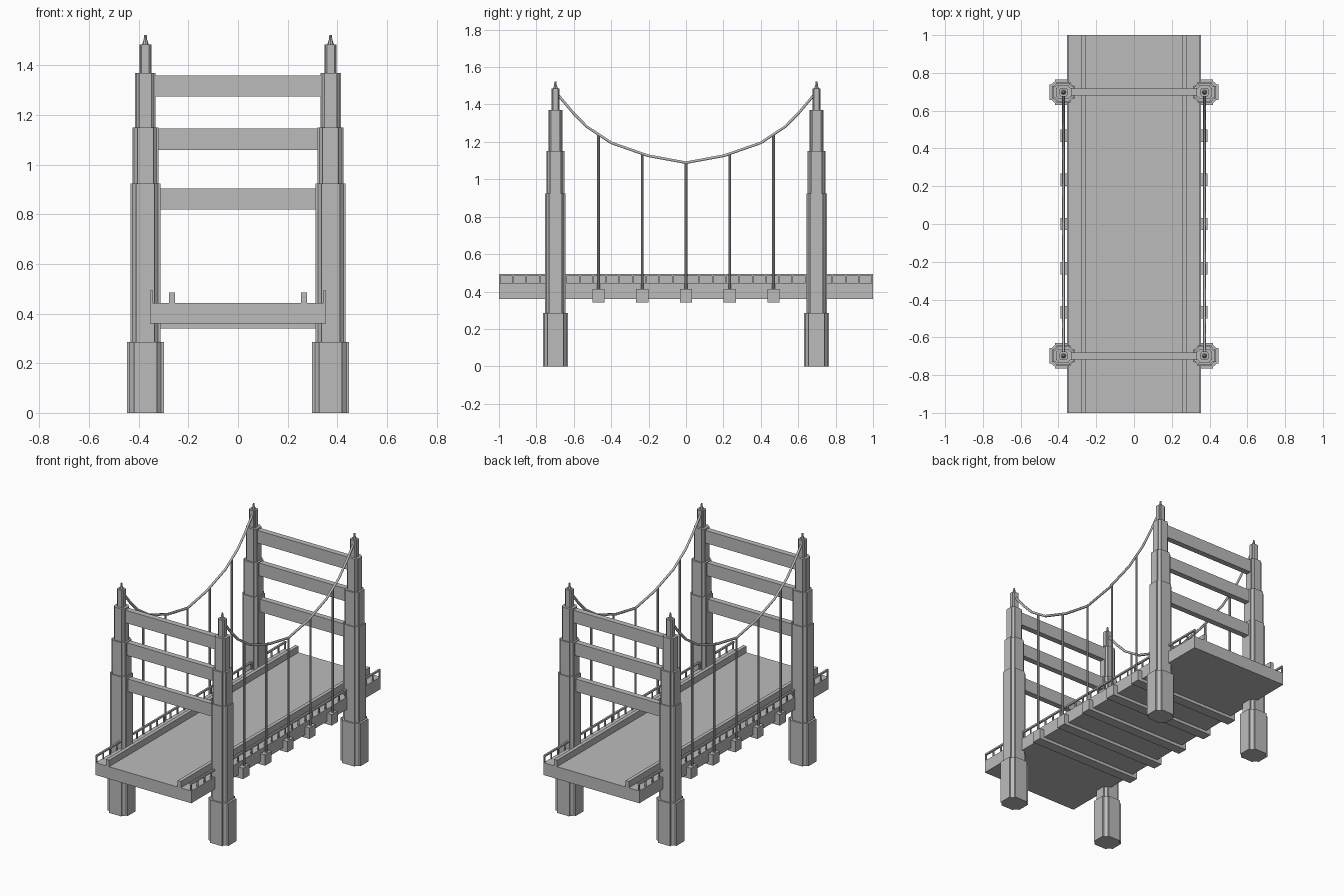
import bpy, bmesh
from mathutils import Matrix, Vector

if "Cube" in bpy.data.objects:
    bpy.data.objects.remove(bpy.data.objects["Cube"], do_unlink=True)

# One grey for the whole bridge
grey = bpy.data.materials.new("stone_grey")
grey.use_nodes = True
COLOR = (0.5, 0.5, 0.5, 1)
grey.diffuse_color = COLOR
grey.node_tree.nodes["Principled BSDF"].inputs["Base Color"].default_value = COLOR

TOWER_X, TOWER_Y = 0.373, 0.698
DECK_X = 0.355
HANGER_YS = [i * 0.234 for i in range(-2, 3)]
SIDES = (("left", 1), ("right", -1))
ENDS = (("front", -1), ("back", 1))


def finish(bm, name):
    bmesh.ops.recalc_face_normals(bm, faces=bm.faces)
    mesh = bpy.data.meshes.new(name)
    bm.to_mesh(mesh)
    bm.free()
    mesh.materials.append(grey)
    obj = bpy.data.objects.new(name, mesh)
    bpy.context.collection.objects.link(obj)
    return obj


def add_box(bm, x, y, z):
    """Add a box from three (low, high) ranges."""
    mid = Vector([(a + b) / 2 for a, b in (x, y, z)])
    size = [b - a for a, b in (x, y, z)]
    bmesh.ops.create_cube(bm, size=1, matrix=Matrix.Translation(mid) @ Matrix.Diagonal((*size, 1)))


def box(name, x, y, z):
    bm = bmesh.new()
    add_box(bm, x, y, z)
    return finish(bm, name)


def notched_outline(half):
    """Octagonal outline with a small step beside each flat."""
    quarter = [(1, -0.62), (1, 0.62), (0.86, 0.62), (0.62, 0.86)]
    points = []
    for turn in range(4):
        for x, y in quarter:
            for _ in range(turn):
                x, y = -y, x
            points.append((x * half, y * half * 0.91))
    return points


def add_prism(bm, cx, cy, half, low, high):
    base = [bm.verts.new((cx + x, cy + y, low)) for x, y in notched_outline(half)]
    face = bm.faces.new(base)
    new = bmesh.ops.extrude_face_region(bm, geom=[face], use_keep_orig=True)["geom"]
    top = [g for g in new if isinstance(g, bmesh.types.BMVert)]
    bmesh.ops.translate(bm, verts=top, vec=(0, 0, high - low))


# Stepped towers: half width, bottom, top of each stage
STAGES = [(0.074, 0, 0.285), (0.06, 0.285, 0.925), (0.053, 0.925, 1.15),
          (0.041, 1.15, 1.37), (0.024, 1.37, 1.485)]
for side, sx in SIDES:
    for end, sy in ENDS:
        cx, cy = sx * TOWER_X, sy * TOWER_Y
        bm = bmesh.new()
        for half, low, high in STAGES:
            add_prism(bm, cx, cy, half, low, high)
        finish(bm, f"{end}_{side}_tower")

        # Finial: tapered cap with a small knob
        bm = bmesh.new()
        for r1, r2, low, high in ((0.013, 0.006, 1.485, 1.507), (0.007, 0.005, 1.507, 1.523)):
            bmesh.ops.create_cone(bm, cap_ends=True, segments=8, radius1=r1, radius2=r2, depth=high - low,
                                  matrix=Matrix.Translation((cx, cy, (low + high) / 2)))
        finish(bm, f"{end}_{side}_finial")

# Beams joining each pair of towers
for end, sy in ENDS:
    for level, low in (("lower", 0.82), ("middle", 1.06), ("upper", 1.275)):
        box(f"{end}_{level}_beam", (-TOWER_X + 0.02, TOWER_X - 0.02),
            (sy * TOWER_Y - 0.019, sy * TOWER_Y + 0.019), (low, low + 0.085))

# Road deck and the girders carrying it
box("deck", (-DECK_X, DECK_X), (-1, 1), (0.36, 0.442))
for i, y in enumerate(HANGER_YS):
    box(f"girder_{i + 1}", (-0.388, 0.388), (y - 0.033, y + 0.033), (0.34, 0.413))

# Kerbs and railings
POSTS = 29
for side, sx in SIDES:
    kx = sx * 0.265
    box(f"{side}_kerb", (kx - 0.012, kx + 0.012), (-1, 1), (0.44, 0.485))
    rx = sx * 0.349
    bm = bmesh.new()
    add_box(bm, (rx - 0.006, rx + 0.006), (-1, 1), (0.482, 0.493))
    for i in range(POSTS):
        y = -0.996 + 1.992 * i / (POSTS - 1)
        add_box(bm, (rx - 0.004, rx + 0.004), (y - 0.004, y + 0.004), (0.44, 0.484))
    finish(bm, f"{side}_railing")

# Suspension cables with their hangers
HALF_CABLE = [(0, 1.089), (0.203, 1.126), (0.4, 1.195), (0.53, 1.281), (0.604, 1.356), (0.69, 1.458)]
CABLE = [(-y, z) for y, z in HALF_CABLE[:0:-1]] + HALF_CABLE


def cable_height(y):
    for (y0, z0), (y1, z1) in zip(CABLE, CABLE[1:]):
        if y0 <= y <= y1:
            return z0 + (z1 - z0) * (y - y0) / (y1 - y0)


for side, sx in SIDES:
    curve = bpy.data.curves.new(f"{side}_cable", "CURVE")
    curve.dimensions = "3D"
    curve.bevel_depth = 0.008
    curve.bevel_resolution = 1
    curve.use_fill_caps = True
    spline = curve.splines.new("POLY")
    spline.points.add(len(CABLE) - 1)
    for point, (y, z) in zip(spline.points, CABLE):
        point.co = (sx * TOWER_X, y, z, 1)
    curve.materials.append(grey)
    bpy.context.collection.objects.link(bpy.data.objects.new(f"{side}_cable", curve))

    bm = bmesh.new()
    for y in HANGER_YS:
        low, high = 0.41, cable_height(y)
        bmesh.ops.create_cone(bm, cap_ends=True, segments=8, radius1=0.007, radius2=0.007, depth=high - low,
                              matrix=Matrix.Translation((sx * TOWER_X, y, (low + high) / 2)))
    finish(bm, f"{side}_hangers")
